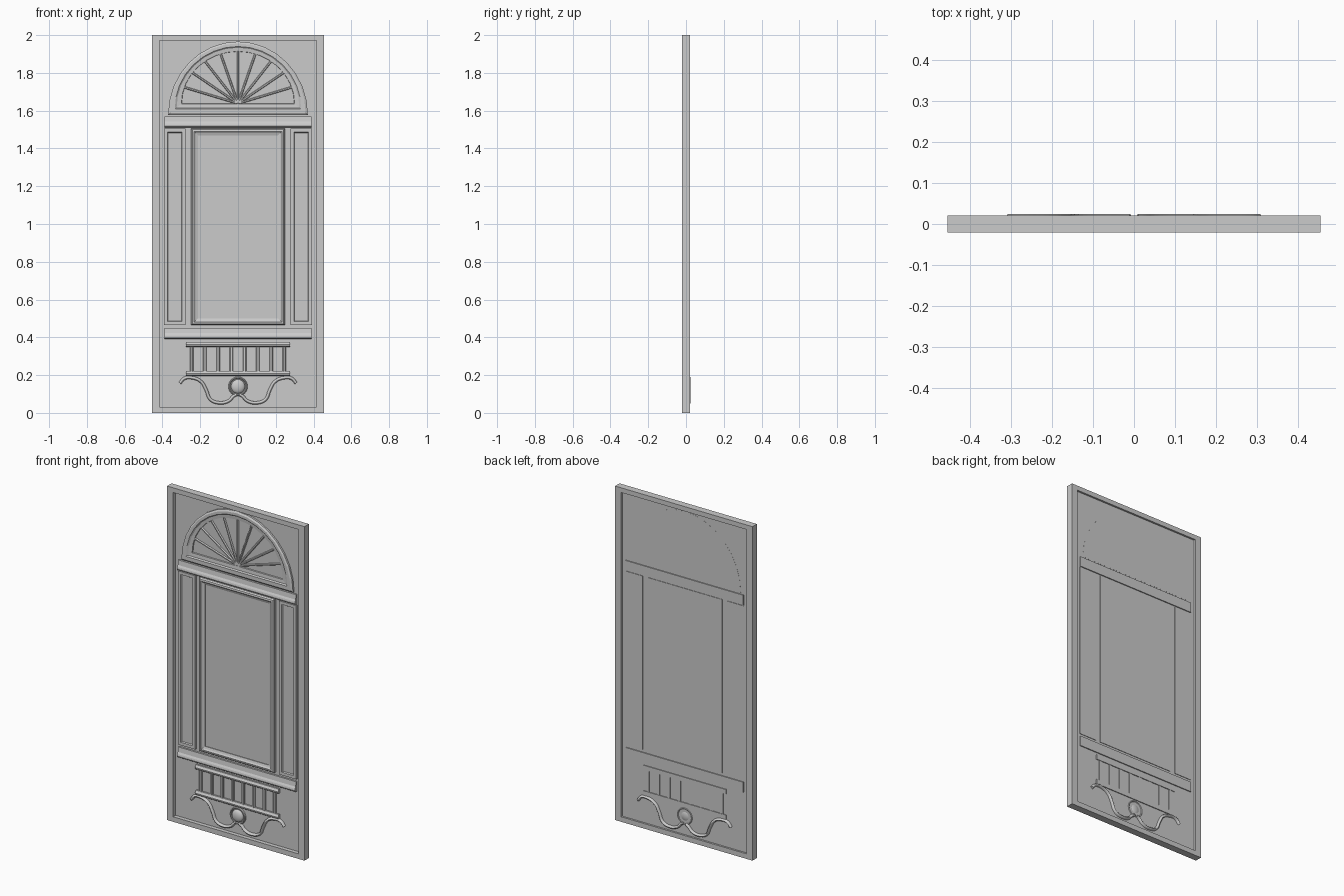
import bpy, bmesh
from math import sin, cos, pi, radians

if "Cube" in bpy.data.objects:
    bpy.data.objects.remove(bpy.data.objects["Cube"])


def loft(name, rings, closed=False):
    """Skin equal-length point loops; cap the ends unless closed."""
    bm = bmesh.new()
    vs = [[bm.verts.new(p) for p in ring] for ring in rings]
    n = len(rings[0])
    pairs = list(zip(vs, vs[1:])) + ([(vs[-1], vs[0])] if closed else [])
    for a, b in pairs:
        for i in range(n):
            j = (i + 1) % n
            bm.faces.new((a[i], a[j], b[j], b[i]))
    if not closed:
        bm.faces.new(vs[0])
        bm.faces.new(vs[-1])
    bmesh.ops.recalc_face_normals(bm, faces=bm.faces)
    me = bpy.data.meshes.new(name)
    bm.to_mesh(me)
    bm.free()
    ob = bpy.data.objects.new(name, me)
    bpy.context.collection.objects.link(ob)
    return ob


def rect(x0, x1, z0, z1, y, d=0.0):
    return [(x0 + d, y, z0 + d), (x1 - d, y, z0 + d),
            (x1 - d, y, z1 - d), (x0 + d, y, z1 - d)]


def panel(name, x0, x1, z0, z1, steps):
    """Rectangular moulding from (inset, y) steps, back to front."""
    return loft(name, [rect(x0, x1, z0, z1, y, d) for d, y in steps])


def rail(name, half, profile, z):
    """Horizontal moulding: (y, z) profile run along x."""
    return loft(name, [[(x, y, z + h) for y, h in profile] for x in (-half, half)])


def smooth(ob):
    bpy.ops.object.select_all(action='DESELECT')
    bpy.context.view_layer.objects.active = ob
    ob.select_set(True)
    bpy.ops.object.shade_smooth_by_angle(angle=radians(40))


# Outer frame and thin backing sheet
F, B = -0.021, 0.021
inner = (-0.415, 0.415, 0.03, 1.972)
outer = (-0.455, 0.455, 0, 2)
loft("door_frame", [rect(*outer, B), rect(*outer, F), rect(*inner, F), rect(*inner, B)], True)
panel("backing_panel", -0.42, 0.42, 0.025, 1.977, [(0, 0.010), (0, 0.003)])

# Cornice and sill rails
cornice = [(0.016, 0), (-0.010, 0), (-0.018, 0.006), (-0.020, 0.014), (-0.018, 0.022),
           (-0.012, 0.032), (-0.008, 0.060), (0.016, 0.060)]
rail("upper_rail", 0.39, cornice, 1.51)
rail("lower_rail", 0.39, cornice, 0.39)

# Centre panel and the pair of side panels
panel("centre_panel", -0.248, 0.248, 0.465, 1.505,
      [(0, 0.013), (0, -0.008), (0.006, -0.016), (0.016, -0.018), (0.024, -0.012),
       (0.036, -0.008), (0.036, -0.004)])
for s, side in ((-1, "left"), (1, "right")):
    a, b = sorted((s * 0.278, s * 0.392))
    panel(side + "_side_panel", a, b, 0.465, 1.505,
          [(0, 0.013), (0, -0.009), (0.018, -0.009), (0.022, -0.002)])


# Half-round fanlight surround
def arch(w, z, h, y, n=16):
    return [(w * cos(pi * i / n), y, z + h * sin(pi * i / n)) for i in range(n + 1)]


loft("fanlight_surround", [
    arch(0.37, 1.578, 0.388, 0.0105), arch(0.37, 1.578, 0.388, -0.008),
    arch(0.358, 1.588, 0.368, -0.014), arch(0.335, 1.608, 0.332, -0.014),
    arch(0.325, 1.615, 0.318, -0.008), arch(0.300, 1.636, 0.278, -0.006),
    arch(0.298, 1.638, 0.275, 0.000)])

# Fan ribs radiating from the base
for i in range(1, 10):
    t = pi * i / 10
    d = (cos(t), sin(t))
    w = 0.006
    prof = [(-w, 0.004), (-w, -0.003), (-w / 2, -0.008), (w / 2, -0.008), (w, -0.003), (w, 0.004)]
    rings = []
    for k in (0.01, 1.0):
        cx, cz = 0.298 * k * d[0], 1.638 + 0.277 * k * d[1]
        rings.append([(cx - u * d[1], y, cz + u * d[0]) for u, y in prof])
    loft(f"fan_rib_{i}", rings)

# Balustrade: two small rails and eight slats
small = [(0.015, 0), (-0.008, 0), (-0.014, 0.005), (-0.015, 0.013), (-0.010, 0.020),
         (-0.007, 0.027), (0.015, 0.027)]
rail("balustrade_top", 0.275, small, 0.348)
rail("balustrade_bottom", 0.275, small, 0.195)
for i in range(8):
    x = -0.245 + 0.07 * i
    panel(f"baluster_{i + 1}", x - 0.009, x + 0.009, 0.215, 0.355,
          [(0, 0.013), (0, -0.004), (0.004, -0.009)])

# Mirrored scrolls, flattened tubes that pass through the backing
path = [(0.308, 0.157), (0.285, 0.182), (0.245, 0.186), (0.195, 0.165), (0.168, 0.120),
        (0.145, 0.070), (0.098, 0.053), (0.050, 0.063), (0.022, 0.090), (0.009, 0.097)]
for s, side in ((-1, "left"), (1, "right")):
    cu = bpy.data.curves.new("scroll", 'CURVE')
    cu.dimensions = '3D'
    cu.bevel_depth = 0.009
    cu.bevel_resolution = 2
    cu.use_fill_caps = True
    sp = cu.splines.new('BEZIER')
    sp.bezier_points.add(len(path) - 1)
    sp.resolution_u = 4
    for p, (x, z) in zip(sp.bezier_points, path):
        p.co = (s * x, 0, z)
        p.handle_left_type = p.handle_right_type = 'AUTO'
    ob = bpy.data.objects.new(side + "_scroll", cu)
    ob.location.y = 0.006
    ob.scale.y = 2.0
    bpy.context.collection.objects.link(ob)

# Boss with a ring around it
bpy.ops.mesh.primitive_uv_sphere_add(segments=24, ring_count=12, radius=0.037, location=(0, -0.003, 0.14))
ball = bpy.context.object
ball.name = "boss"
ball.scale = (1, 0.48, 1)
smooth(ball)
bpy.ops.mesh.primitive_torus_add(major_radius=0.046, minor_radius=0.005, major_segments=24,
                                 minor_segments=8, location=(0, 0.003, 0.14), rotation=(pi / 2, 0, 0))
ring = bpy.context.object
ring.name = "boss_ring"
ring.scale = (1, 1, 2)
smooth(ring)
